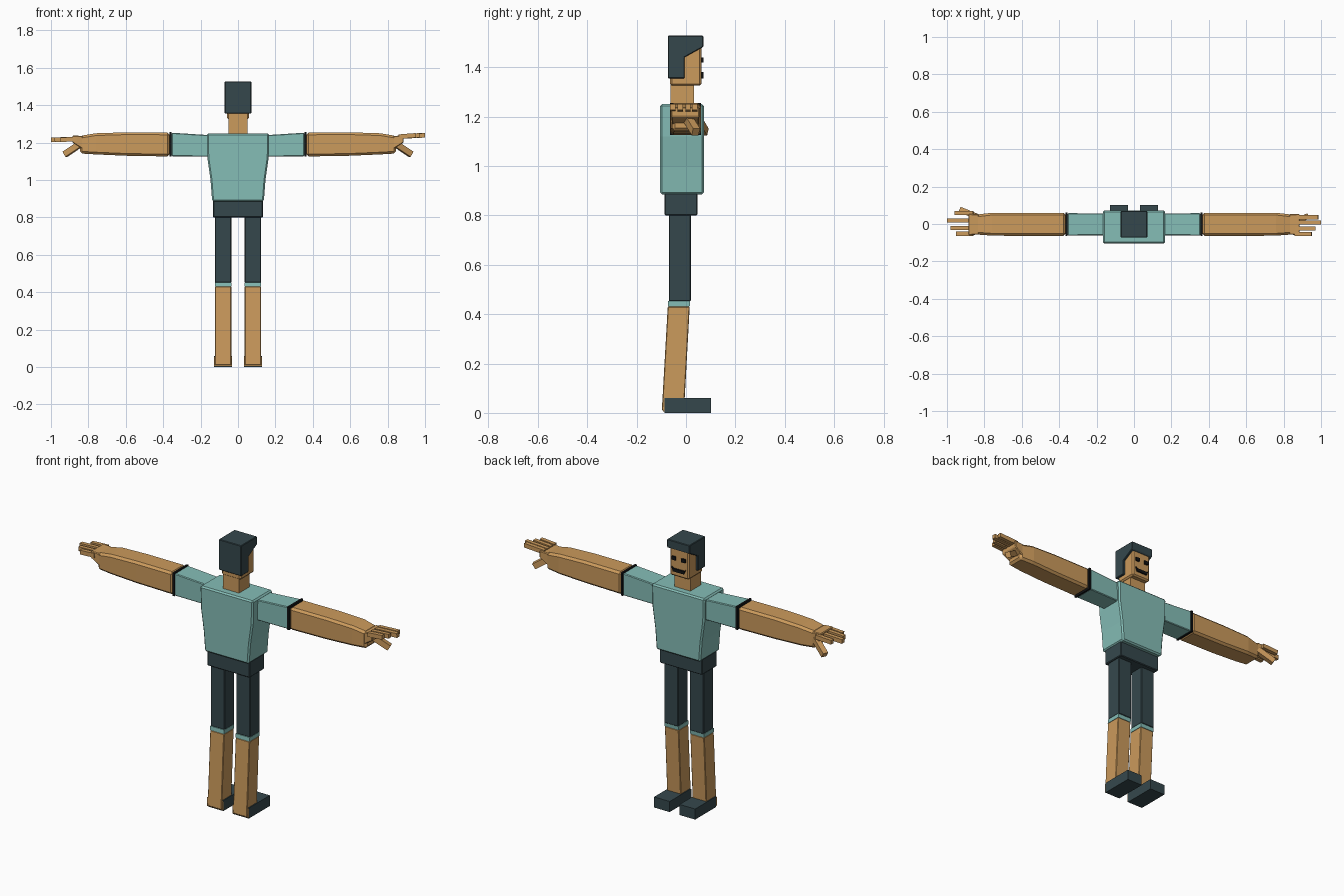
import bpy, bmesh, math
from mathutils import Vector

if "Cube" in bpy.data.objects:
    bpy.data.objects.remove(bpy.data.objects["Cube"])


def material(name, rgb):
    m = bpy.data.materials.new(name)
    m.diffuse_color = (*rgb, 1)
    m.use_nodes = True
    m.node_tree.nodes["Principled BSDF"].inputs["Base Color"].default_value = m.diffuse_color
    return m


SKIN = material("skin", (0.60, 0.325, 0.107))
TEAL = material("teal cloth", (0.235, 0.51, 0.47))
DARK = material("dark slate", (0.036, 0.064, 0.073))
BLACK = material("black", (0.006, 0.007, 0.008))


def loft(name, rings, mat, bevel=0.0):
    """Skin a closed solid through rings of equal point count."""
    bm = bmesh.new()
    loops = [[bm.verts.new(p) for p in r] for r in rings]
    n = len(loops[0])
    for a, b in zip(loops, loops[1:]):
        for i in range(n):
            bm.faces.new((a[i], a[(i + 1) % n], b[(i + 1) % n], b[i]))
    bm.faces.new(loops[0])
    bm.faces.new(loops[-1])
    bmesh.ops.recalc_face_normals(bm, faces=bm.faces)
    me = bpy.data.meshes.new(name)
    bm.to_mesh(me)
    bm.free()
    me.materials.append(mat)
    ob = bpy.data.objects.new(name, me)
    bpy.context.collection.objects.link(ob)
    if bevel:
        mod = ob.modifiers.new("soft edges", "BEVEL")
        mod.width, mod.segments, mod.angle_limit = bevel, 1, math.radians(40)
    return ob


def zring(x0, x1, y0, y1, z):
    return [(x0, y0, z), (x1, y0, z), (x1, y1, z), (x0, y1, z)]


def xring(x, y0, y1, z0, z1):
    return [(x, y0, z0), (x, y1, z0), (x, y1, z1), (x, y0, z1)]


def box(name, x0, x1, y0, y1, z0, z1, mat, bevel=0.0):
    return loft(name, [zring(x0, x1, y0, y1, z) for z in (z0, z1)], mat, bevel)


def bar(name, a, b, w, h, mat):
    """Rectangular stick from a to b, section w (along y) by h."""
    a, b = Vector(a), Vector(b)
    d = (b - a).normalized()
    side = Vector((0, 0, 1)).cross(d).normalized() * w / 2
    up = d.cross(side).normalized() * h / 2
    loft(name, [[p - side - up, p + side - up, p + side + up, p - side + up]
                for p in (a, b)], mat)


# Torso and hips
loft("shirt", [zring(-w, w, -0.105, 0.073, z) for w, z in
               ((0.138, 0.885), (0.147, 1.0), (0.164, 1.12), (0.167, 1.25))],
     TEAL, 0.008)
box("hips", -0.133, 0.133, -0.087, 0.047, 0.80, 0.89, DARK, 0.004)

# Head, neck and hair
box("neck", -0.05, 0.05, -0.062, 0.032, 1.24, 1.34, SKIN)
box("head", -0.06, 0.06, -0.064, 0.062, 1.325, 1.50, SKIN, 0.008)
hair = [(-0.073, 1.355), (-0.006, 1.355), (-0.006, 1.44),
        (0.07, 1.482), (0.07, 1.528), (-0.073, 1.528)]
loft("hair", [[(x, y, z) for y, z in hair] for x in (-0.071, 0.071)], DARK, 0.003)

# Face
for s in (-1, 1):
    box("eye", s * 0.03 - 0.012, s * 0.03 + 0.012, 0.061, 0.0705, 1.42, 1.44, BLACK)
mouth = [(-0.043, 1.38), (-0.034, 1.355), (0.034, 1.355), (0.043, 1.38),
         (0.032, 1.372), (-0.032, 1.372)]
loft("mouth", [[(x, y, z) for x, z in mouth] for y in (0.061, 0.0705)], BLACK)

# Legs and shoes
for s in (-1, 1):
    x0, x1 = s * 0.08 - 0.044, s * 0.08 + 0.044
    box("trouser_leg", x0, x1, -0.069, 0.02, 0.452, 0.81, DARK, 0.003)
    loft("trouser_cuff", [zring(x0, x1, -0.074, 0.015, 0.43),
                          zring(x0, x1, -0.072, 0.017, 0.453)], TEAL)
    loft("shin", [zring(x0, x1, -0.098, -0.008, 0.01),
                  zring(x0, x1, -0.074, 0.015, 0.43)], SKIN, 0.003)
    box("shoe", x0 - 0.005, x1 + 0.005, -0.087, 0.102, 0, 0.06, DARK)
    box("heel", x0 - 0.005, x1 + 0.005, -0.093, -0.086, 0.006, 0.055, SKIN)

# Arms and hands: finger rows are (y, tip x)
hands = {-1: [(0.058, 0.96), (0.018, 1.0), (-0.022, 0.98), (-0.052, 0.95)],
         1: [(0.036, 0.985), (0.008, 1.0), (-0.024, 0.97), (-0.054, 0.95)]}
for s, fingers in hands.items():
    loft("sleeve", [xring(s * 0.15, -0.06, 0.056, 1.125, 1.24),
                    xring(s * 0.355, -0.062, 0.058, 1.127, 1.253)], TEAL, 0.004)
    loft("sleeve_hem", [xring(s * x, -0.065, 0.061, 1.125, 1.256)
                        for x in (0.355, 0.366)], BLACK)
    loft("forearm", [xring(s * x, *r) for x, *r in (
        (0.366, -0.064, 0.06, 1.126, 1.254), (0.6, -0.064, 0.06, 1.13, 1.255),
        (0.76, -0.062, 0.06, 1.137, 1.25), (0.845, -0.056, 0.05, 1.142, 1.236))],
        SKIN, 0.012)
    lift = 0.012 * s
    loft("palm", [xring(s * 0.83, -0.056, 0.052, 1.165, 1.236),
                  xring(s * 0.885, -0.06, 0.054, 1.20, 1.238)], SKIN, 0.004)
    for y, tip in fingers:
        bar("finger", (s * 0.86, y, 1.226 + lift / 2), (s * tip, y, 1.227 + lift),
            0.022, 0.024, SKIN)
    ty = 0.075 if s < 0 else 0.04
    bar("thumb", (s * 0.84, ty - 0.035, 1.195), (s * 0.925, ty, 1.138),
        0.03, 0.032, SKIN)
